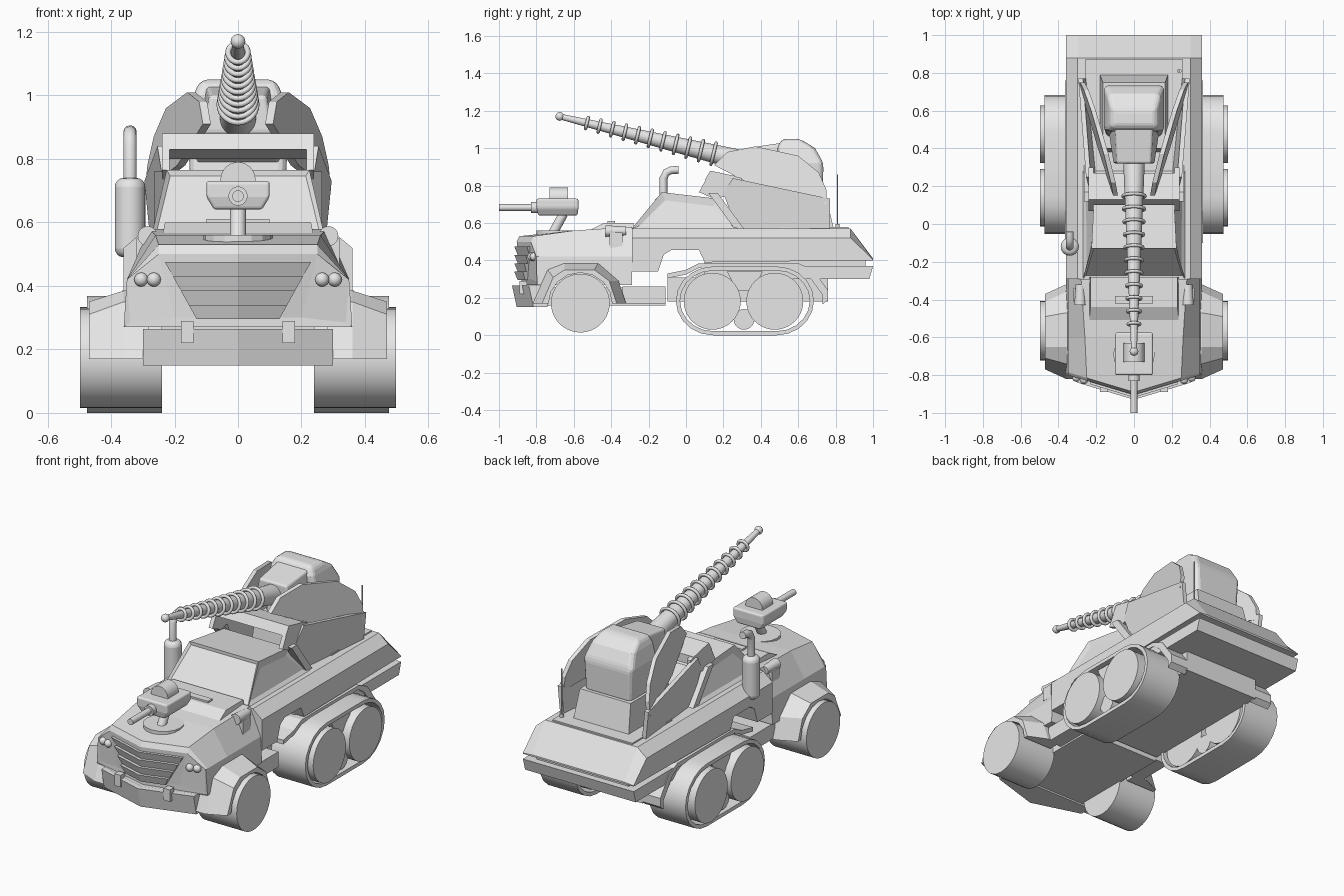
import bpy, bmesh, math
from mathutils import Vector

cube = bpy.data.objects.get("Cube")
if cube:
    bpy.data.objects.remove(cube, do_unlink=True)

grey = bpy.data.materials.new("primer_grey")
grey.use_nodes = True
grey.diffuse_color = (0.8, 0.8, 0.8, 1)
grey.node_tree.nodes["Principled BSDF"].inputs["Base Color"].default_value = grey.diffuse_color


def finish(name, bm, smooth=False, bevel=0):
    bmesh.ops.recalc_face_normals(bm, faces=bm.faces)
    mesh = bpy.data.meshes.new(name)
    bm.to_mesh(mesh)
    bm.free()
    ob = bpy.data.objects.new(name, mesh)
    bpy.context.collection.objects.link(ob)
    mesh.materials.append(grey)
    if bevel:
        mod = ob.modifiers.new("Bevel", "BEVEL")
        mod.width, mod.segments = bevel, 3
    if smooth:
        bpy.ops.object.select_all(action="DESELECT")
        ob.select_set(True)
        bpy.context.view_layer.objects.active = ob
        bpy.ops.object.shade_smooth_by_angle(angle=math.radians(35))
    return ob


def loft(name, rings, bevel=0, insets=()):
    """Skin closed rings of equal length and cap both ends."""
    bm = bmesh.new()
    rows = [[bm.verts.new(p) for p in ring] for ring in rings]
    for a, b in zip(rows, rows[1:]):
        for i in range(len(a)):
            j = (i + 1) % len(a)
            bm.faces.new((a[i], a[j], b[j], b[i]))
    bm.faces.new(rows[0])
    bm.faces.new(rows[-1])
    bmesh.ops.recalc_face_normals(bm, faces=bm.faces)
    bm.normal_update()
    for rule, border in insets:
        panes = [f for f in bm.faces if rule(f.normal)]
        bmesh.ops.inset_individual(bm, faces=panes, thickness=border, depth=-0.012)
    return finish(name, bm, bevel=bevel)


def prism_x(name, profile, x0, x1):
    return loft(name, [[(x, y, z) for y, z in profile] for x in (x0, x1)])


def prism_z(name, plan, z0, z1):
    return loft(name, [[(x, y, z) for x, y in plan] for z in (z0, z1)])


def box(name, x0, x1, y0, y1, z0, z1):
    return prism_z(name, [(x0, y0), (x1, y0), (x1, y1), (x0, y1)], z0, z1)


def rect(hw, y0, y1, z):
    return [(-hw, y0, z), (hw, y0, z), (hw, y1, z), (-hw, y1, z)]


def section(y, half, sweep=0):
    """Symmetric cross-section; sweep pulls the sides back into a V."""
    pts = [(0, half[0][1])] + half + [(0, half[-1][1])]
    pts += [(-x, z) for x, z in reversed(half)]
    return [(x, y + sweep * abs(x), z) for x, z in pts]


def tube(name, p, q, r1, r2=None, sides=32, bevel=0):
    p, q = Vector(p), Vector(q)
    bm = bmesh.new()
    bmesh.ops.create_cone(bm, cap_ends=True, segments=sides, radius1=r1,
                          radius2=r1 if r2 is None else r2, depth=(q - p).length)
    ob = finish(name, bm, True)
    if bevel:
        mod = ob.modifiers.new("Bevel", "BEVEL")
        mod.width, mod.segments = bevel, 4
    ob.rotation_euler = (q - p).to_track_quat("Z", "Y").to_euler()
    ob.location = (p + q) / 2
    return ob


def ball(name, loc, r):
    bm = bmesh.new()
    bmesh.ops.create_uvsphere(bm, u_segments=20, v_segments=12, radius=r)
    finish(name, bm, True).location = loc


# Front hull: V-shaped nose and hood
def hood(y, top, hw, sweep=0, low=0.27):
    return section(y, [(hw, top), (0.35, 0.42), (0.36, low)], sweep)

loft("front_hull", [section(-0.88, [(0.2, 0.3), (0.34, 0.285), (0.36, 0.27)], 0.25),
                    hood(-0.905, 0.50, 0.25, 0.3), hood(-0.89, 0.53, 0.25, 0.3),
                    hood(-0.6, 0.56, 0.26), hood(-0.29, 0.58, 0.28)])
loft("hood_panel", [rect(0.24, -0.54, -0.28, 0.55), rect(0.23, -0.44, -0.28, 0.60)])
box("hood_vent", -0.1, 0.1, -0.42, -0.38, 0.58, 0.61)

# Rear hull with the side cut-out behind the front wheels
def bed(y, low, top=0.57, mid=0.52):
    return section(y, [(0.3, top), (0.36, mid), (0.36, low)])

loft("rear_hull", [bed(-0.29, 0.34), bed(-0.15, 0.34), bed(-0.12, 0.43), bed(-0.08, 0.455),
                   bed(0.07, 0.455), bed(0.1, 0.39), bed(0.88, 0.40), bed(1.0, 0.40, 0.41, 0.405)])
prism_x("tail_plate", [(0.1, 0.37), (1.0, 0.37), (0.98, 0.30), (0.1, 0.30)], -0.36, 0.36)
box("tail_spacer", -0.3, 0.3, 0.1, 0.96, 0.36, 0.41)
box("bed_hatch", -0.26, 0.26, 0.5, 0.87, 0.565, 0.578)

# Chassis and steps
box("front_chassis", -0.25, 0.25, -0.8, -0.11, 0.16, 0.255)
box("step_bar", -0.34, 0.34, -0.34, -0.11, 0.17, 0.26)
prism_x("rear_chassis", [(-0.1, 0.18), (0.76, 0.18), (0.76, 0.32), (0.6, 0.38),
                         (0.1, 0.38), (0.05, 0.31), (-0.1, 0.31)], -0.25, 0.25)

# Bumper and grille
loft("bumper", [[(-0.3, y + 0.09, z), (0, y, z), (0.3, y + 0.09, z), (0.3, -0.74, z), (-0.3, -0.74, z)]
                for y, z in ((-0.905, 0.15), (-0.93, 0.265))])
for i in range(4):
    z = 0.31 + 0.045 * i
    loft("grille_slat", [[(-w, y + 0.3 * w, h), (0, y, h), (w, y + 0.3 * w, h),
                          (w, -0.78, h), (-w, -0.78, h)]
                         for w, y, h in ((0.13 + 0.025 * i, -0.9, z - 0.015),
                                         (0.155 + 0.025 * i, -0.918, z + 0.03))])

# Cabin with recessed windows
loft("cabin", [rect(0.27, -0.29, 0.28, 0.57),
               [(-0.225, -0.13, 0.765), (0.225, -0.13, 0.765), (0.21, 0.17, 0.73), (-0.21, 0.17, 0.73)]],
     insets=[(lambda n: abs(n.x) > 0.8, 0.045), (lambda n: n.y < -0.4 and abs(n.x) < 0.1, 0.018)])
prism_x("roof_brow", [(0.1, 0.83), (0.13, 0.88), (0.27, 0.85), (0.27, 0.8)], -0.24, 0.24)

# Turret base, housing and gun mount
loft("turret_base", [rect(0.18, 0.38, 0.79, 0.57), rect(0.165, 0.4, 0.75, 0.74)])
loft("turret_housing", [rect(0.15, 0.46, 0.73, 0.72), rect(0.16, 0.49, 0.735, 0.92),
                        rect(0.14, 0.49, 0.69, 1.0), rect(0.12, 0.51, 0.61, 1.05)], bevel=0.025)
loft("gun_mount", [section(0.32, [(0.09, 1.0), (0.11, 0.88)]),
                   section(0.52, [(0.1, 1.03), (0.14, 0.76)])], bevel=0.012)

# Long tapered gun with coil rings
tip, root = Vector((0, -0.675, 1.17)), Vector((0, 0.4, 0.91))
tube("main_barrel", tip, root, 0.015, 0.06)
ball("barrel_tip", tip, 0.023)
axis = (root - tip).normalized()
for i in range(11):
    t = 0.135 + 0.063 * i
    bpy.ops.mesh.primitive_torus_add(major_radius=0.025 + 0.044 * t, minor_radius=0.009,
                                     major_segments=28, minor_segments=8,
                                     location=tip.lerp(root, t),
                                     rotation=axis.to_track_quat("Z", "Y").to_euler())
    ring = bpy.context.object
    ring.name = "coil_ring"
    ring.data.materials.append(grey)
    bpy.ops.object.shade_smooth_by_angle(angle=math.radians(60))

# Hood gun
prism_z("gun_base", [(0.11 * math.cos(a), -0.69 + 0.11 * math.sin(a))
                     for a in (k * math.pi / 8 for k in range(16))], 0.53, 0.56)
tube("gun_post", (0, -0.715, 0.54), (0, -0.655, 0.65), 0.025)
loft("gun_body", [rect(0.075, -0.79, -0.58, 0.64), rect(0.1, -0.8, -0.575, 0.68),
                  rect(0.1, -0.8, -0.575, 0.73)], bevel=0.01)
tube("gun_drum", (0, -0.73, 0.735), (0, -0.63, 0.735), 0.055)
tube("gun_collar", (0, -0.83, 0.683), (0, -0.78, 0.683), 0.03)
tube("gun_barrel", (0, -1.0, 0.683), (0, -0.78, 0.683), 0.018)

# Exhaust stack, and aerial
tube("exhaust_muffler", (-0.34, -0.12, 0.49), (-0.34, -0.12, 0.74), 0.048, bevel=0.028)
bend = [(-0.12, 0.7), (-0.12, 0.84), (-0.105, 0.87), (-0.08, 0.882), (-0.04, 0.885)]
curve = bpy.data.curves.new("exhaust_pipe", "CURVE")
curve.dimensions, curve.bevel_depth, curve.use_fill_caps = "3D", 0.021, True
spline = curve.splines.new("POLY")
spline.points.add(len(bend) - 1)
for pt, (y, z) in zip(spline.points, bend):
    pt.co = (-0.34, y, z, 1)
curve.materials.append(grey)
bpy.context.collection.objects.link(bpy.data.objects.new("exhaust_pipe", curve))
tube("aerial", (0.24, 0.81, 0.57), (0.24, 0.81, 0.86), 0.004, sides=8)
tube("aerial_foot", (0.24, 0.81, 0.57), (0.24, 0.81, 0.595), 0.012, sides=12)

# Profiles shared by both sides
fender_in = [(-0.82, 0.17), (-0.74, 0.35), (-0.65, 0.385), (-0.47, 0.385), (-0.36, 0.29), (-0.32, 0.17)]
fender_out = [(-0.77, 0.17), (-0.71, 0.31), (-0.65, 0.35), (-0.49, 0.35), (-0.41, 0.29), (-0.37, 0.17)]
arch = [(-0.565 + 0.17 * math.cos(a), 0.17 + 0.165 * math.sin(a))
        for a in (k * math.pi / 8 for k in range(9))]
guard = [(-0.1, 0.33), (0.0, 0.35), (0.07, 0.385), (0.6, 0.385), (0.68, 0.35), (0.76, 0.24), (0.76, 0.19)]
shield = [(0.15, 0.91), (0.22, 0.98), (0.37, 1.01), (0.6, 0.96), (0.71, 0.87),
          (0.75, 0.78), (0.75, 0.7), (0.4, 0.78)]
wall = [(0.27, 0.57), (0.77, 0.57), (0.77, 0.73), (0.25, 0.84), (0.2, 0.76)]
brow_leg = [(0.07, 0.765), (0.13, 0.88), (0.3, 0.84), (0.3, 0.76), (0.15, 0.73)]
strut = [(0.12, 0.76), (0.17, 0.76), (0.31, 0.57), (0.26, 0.57)]


def belt_ring(r):
    """Stadium outline around the two track wheels."""
    ends = [(0.485, k * math.pi / 10 - math.pi / 2) for k in range(11)]
    ends += [(0.145, k * math.pi / 10 + math.pi / 2) for k in range(11)]
    return [(y + (r + 0.015) * math.cos(a), 0.184 + r * math.sin(a)) for y, a in ends]


for s, side in ((1, "left_"), (-1, "right_")):
    # Front wheel and flared fender
    tube(side + "front_wheel", (s * 0.24, -0.565, 0.172), (s * 0.497, -0.565, 0.172), 0.157, sides=40)
    loft(side + "front_fender", [[(s * x, y, z) for y, z in prof + arch]
                                 for x, prof in ((0.28, fender_in), (0.36, fender_in), (0.47, fender_out))])
    # Track unit
    for y in (0.14, 0.475):
        tube(side + "track_wheel", (s * 0.25, y, 0.182), (s * 0.497, y, 0.182), 0.152, sides=40)
    bm = bmesh.new()
    loops = [[bm.verts.new((s * x, y, z)) for y, z in belt_ring(r)]
             for x, r in ((0.24, 0.184), (0.475, 0.184), (0.475, 0.162), (0.24, 0.162))]
    for a, b in zip(loops, loops[1:] + loops[:1]):
        for i in range(len(a)):
            j = (i + 1) % len(a)
            bm.faces.new((a[i], a[j], b[j], b[i]))
    finish(side + "track_belt", bm, True)
    tube(side + "track_roller", (s * 0.25, 0.31, 0.085), (s * 0.46, 0.31, 0.085), 0.055)
    prism_x(side + "track_bracket", [(0.22, 0.34), (0.41, 0.34), (0.36, 0.24), (0.27, 0.24)], s * 0.25, s * 0.45)
    prism_x(side + "track_guard", guard + [(y - 0.03 * (y > 0.6), z - 0.025) for y, z in reversed(guard)],
            s * 0.24, s * 0.365)
    # Armour plates leaning around the turret
    loft(side + "turret_shield", [[(s * (0.13 + 0.27 * (y - 0.2) + 0.1 * (0.85 - z) - d), y, z)
                                   for y, z in shield] for d in (0, 0.025)])
    loft(side + "turret_wall", [[(s * (0.205 + 0.1 * y + 0.1 * (z - 0.6) - d), y, z)
                                 for y, z in wall] for d in (0, 0.025)])
    # Frame behind the cabin
    prism_x(side + "brow_leg", brow_leg, s * 0.215, s * 0.24)
    prism_x(side + "roof_strut", strut, s * 0.22, s * 0.265)
    # Bumper tab and lamps
    box(side + "bumper_tab", s * 0.14, s * 0.18, -0.89, -0.85, 0.22, 0.29)
    tube(side + "side_lamp", (s * 0.285, -0.43, 0.557), (s * 0.285, -0.32, 0.557), 0.031, 0.024)
    box(side + "lamp_bracket", s * 0.27, s * 0.32, -0.41, -0.34, 0.47, 0.55)
    for x in (0.265, 0.305):
        ball(side + "headlight", (s * x, -0.905 + 0.3 * x, 0.42), 0.022)
